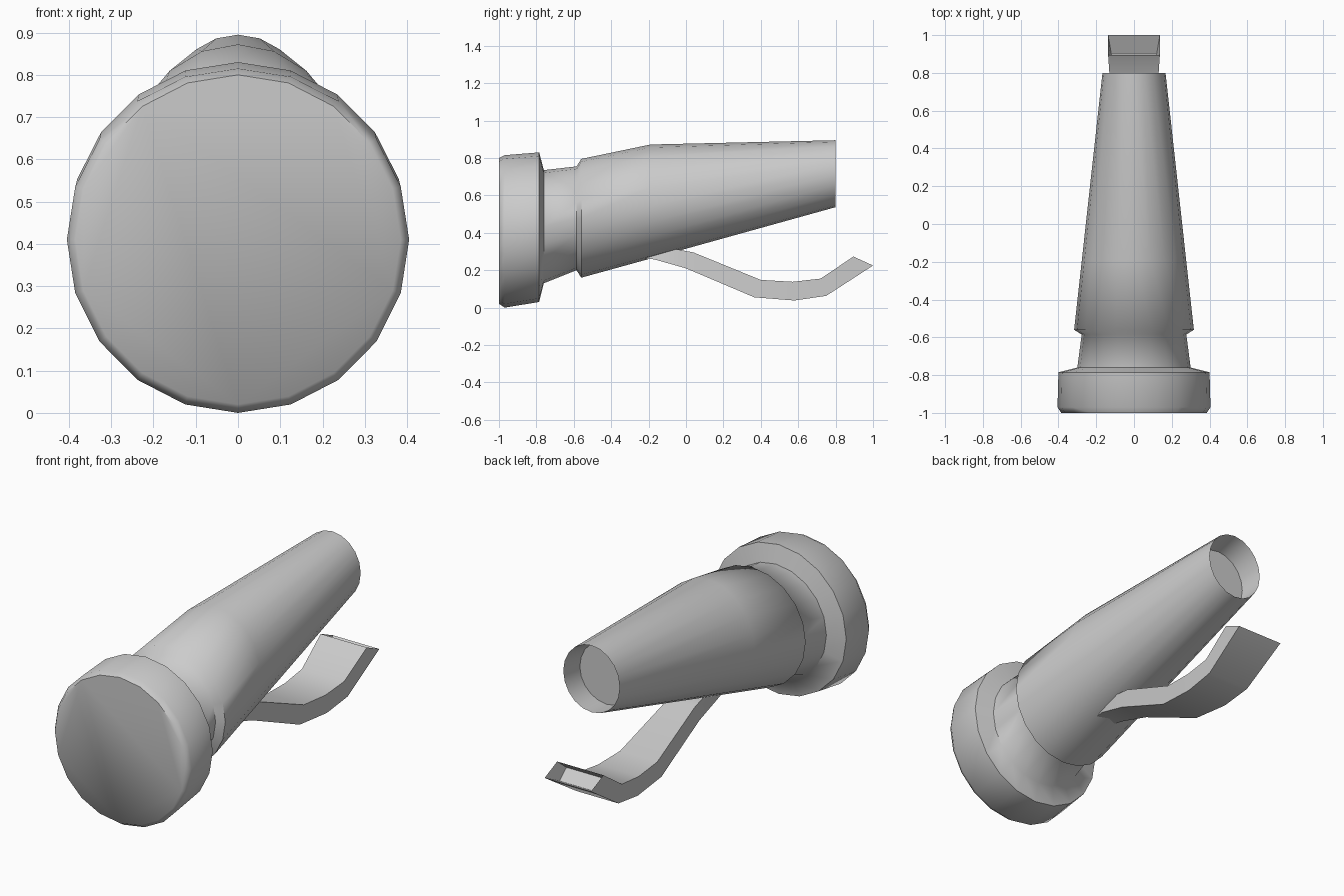
import bpy, bmesh
from math import sin, cos, pi, radians

if "Cube" in bpy.data.objects:
    bpy.data.objects.remove(bpy.data.objects["Cube"])


def loft(name, rings, angle):
    """Skin a list of equal-length point rings and cap both ends."""
    bm = bmesh.new()
    loops = [[bm.verts.new(p) for p in ring] for ring in rings]
    n = len(loops[0])
    for a, b in zip(loops, loops[1:]):
        for i in range(n):
            j = (i + 1) % n
            bm.faces.new((a[i], a[j], b[j], b[i]))
    bm.faces.new(loops[0])
    bm.faces.new(loops[-1])
    bmesh.ops.recalc_face_normals(bm, faces=bm.faces)
    mesh = bpy.data.meshes.new(name)
    bm.to_mesh(mesh)
    bm.free()
    obj = bpy.data.objects.new(name, mesh)
    bpy.context.collection.objects.link(obj)
    bpy.ops.object.select_all(action='DESELECT')
    bpy.context.view_layer.objects.active = obj
    obj.select_set(True)
    bpy.ops.object.shade_smooth_by_angle(angle=radians(angle))
    return obj


def round_ring(y, half_width, bottom, middle, top, sides=20):
    ring = []
    for i in range(sides):
        a = 2 * pi * i / sides
        s = sin(a)
        z = middle + s * ((top - middle) if s > 0 else (middle - bottom))
        ring.append((half_width * cos(a), y, z))
    return ring


# Body: wide front head, neck groove, tapered barrel, recessed rear end
# y, half width, bottom z, middle z, top z
body_sections = [
    (-1.00, 0.385, 0.02, 0.41, 0.80),
    (-0.97, 0.405, 0.00, 0.41, 0.815),
    (-0.785, 0.40, 0.03, 0.43, 0.83),
    (-0.76, 0.30, 0.13, 0.433, 0.735),
    (-0.585, 0.277, 0.20, 0.477, 0.755),
    (-0.56, 0.317, 0.16, 0.478, 0.795),
    (-0.19, 0.276, 0.262, 0.543, 0.872),
    (0.80, 0.167, 0.537, 0.715, 0.895),
    (0.67, 0.160, 0.53, 0.69, 0.86),
]
loft("body", [round_ring(*s) for s in body_sections], 60)

# Lever: curved flat strip under the barrel, widening to the rear
# half width, upper (y, z), lower (y, z)
lever_sections = [
    (0.05, (-0.24, 0.31), (-0.26, 0.265)),
    (0.07, (-0.05, 0.312), (-0.17, 0.258)),
    (0.08, (0.04, 0.295), (0.00, 0.21)),
    (0.11, (0.40, 0.148), (0.365, 0.055)),
    (0.12, (0.57, 0.138), (0.58, 0.038)),
    (0.125, (0.72, 0.155), (0.75, 0.063)),
    (0.137, (0.895, 0.273), (1.00, 0.225)),
    (0.12, (0.84, 0.225), (0.90, 0.175)),
]
loft("lever", [[(-w, *u), (w, *u), (w, *l), (-w, *l)]
               for w, u, l in lever_sections], 60)
